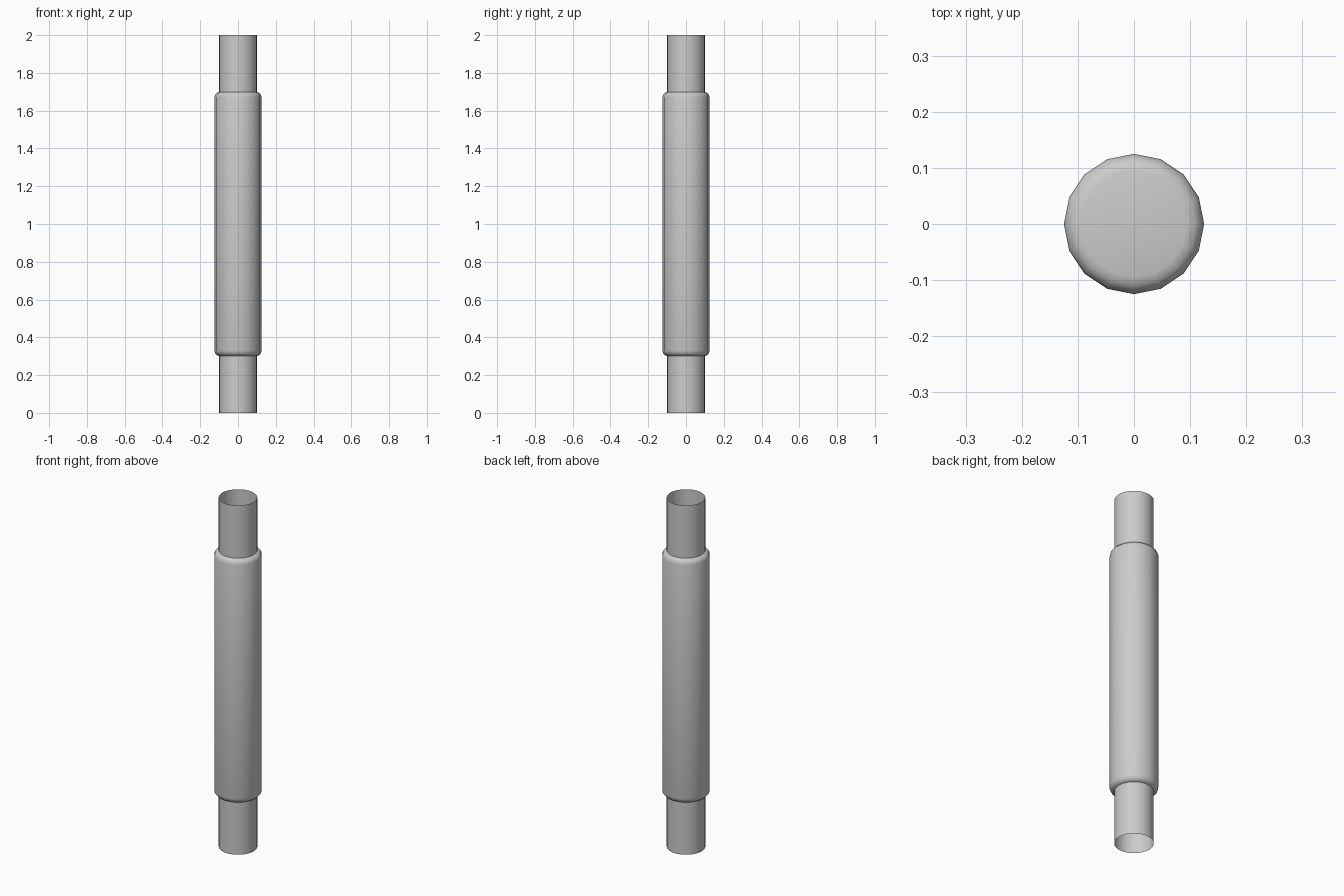
import bpy
import math

if "Cube" in bpy.data.objects:
    bpy.data.objects.remove(bpy.data.objects["Cube"])

# Inner tube: thin open-ended pipe running the full height
bpy.ops.mesh.primitive_cylinder_add(vertices=32, radius=0.1, depth=2.0,
                                    end_fill_type='NOTHING', location=(0, 0, 1))
tube = bpy.context.object
tube.name = "inner_tube"
bpy.ops.object.shade_smooth()

# Outer sleeve: closed 16-sided cylinder with rounded rims
bpy.ops.mesh.primitive_cylinder_add(vertices=16, radius=0.125, depth=1.4,
                                    end_fill_type='NGON', location=(0, 0, 1))
sleeve = bpy.context.object
sleeve.name = "padded_sleeve"
bevel = sleeve.modifiers.new("rounded_rims", 'BEVEL')
bevel.width = 0.03
bevel.segments = 3
bevel.limit_method = 'ANGLE'
bevel.angle_limit = math.radians(40)
bpy.ops.object.shade_smooth()
